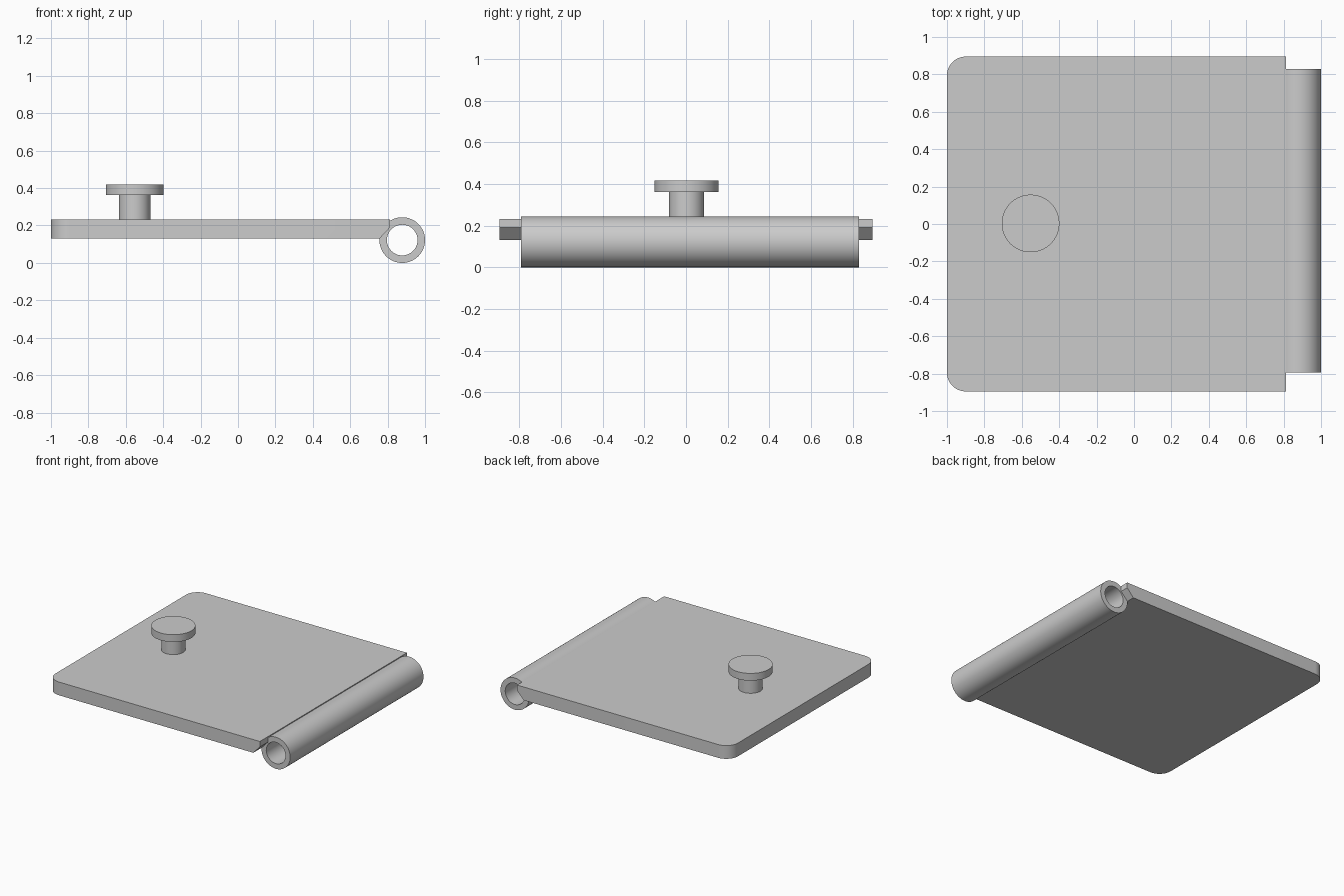
import bpy, bmesh, math

if "Cube" in bpy.data.objects:
    bpy.data.objects.remove(bpy.data.objects["Cube"])

Z0, Z1 = 0.13, 0.232        # plate bottom and top
HALF_Y, CORNER = 0.895, 0.10
BX, BZ, RO, RI = 0.878, 0.122, 0.122, 0.082   # hinge barrel
BY0, BY1 = -0.793, 0.83
KX, KY = -0.553, 0.003      # knob axis


def make(name, bm):
    bmesh.ops.recalc_face_normals(bm, faces=bm.faces)
    me = bpy.data.meshes.new(name)
    bm.to_mesh(me)
    bm.free()
    ob = bpy.data.objects.new(name, me)
    bpy.context.collection.objects.link(ob)
    return ob


def smooth(ob):
    bpy.ops.object.select_all(action='DESELECT')
    ob.select_set(True)
    bpy.context.view_layer.objects.active = ob
    bpy.ops.object.shade_smooth_by_angle(angle=math.radians(30))


def bridge(bm, a, b):
    n = len(a)
    for i in range(n):
        j = (i + 1) % n
        bm.faces.new((a[i], a[j], b[j], b[i]))


# Plate: rounded at the free end, undercut at the hinge end
def outline(x_end):
    pts = [(x_end, -HALF_Y), (x_end, HALF_Y)]
    for sy, start in ((1, 90), (-1, 180)):
        for k in range(13):
            a = math.radians(start + 90 * k / 12)
            pts.append((-1 + CORNER + CORNER * math.cos(a),
                        sy * (HALF_Y - CORNER) + CORNER * math.sin(a)))
    return pts


bm = bmesh.new()
rings = [[bm.verts.new((x, y, z)) for x, y in outline(xe)]
         for z, xe in ((Z0, 0.757), (0.19, 0.813), (Z1, 0.813))]
bridge(bm, rings[0], rings[1])
bridge(bm, rings[1], rings[2])
bm.faces.new(rings[0])
bm.faces.new(rings[2])
plate = make("plate", bm)
smooth(plate)

# Hinge barrel: open tube along y, buried edge of the plate sits in its wall
bm = bmesh.new()
N = 64
tube = []
for r, y in ((RO, BY0), (RO, BY1), (RI, BY1), (RI, BY0)):
    tube.append([bm.verts.new((BX + r * math.cos(2 * math.pi * i / N), y,
                               BZ + r * math.sin(2 * math.pi * i / N))) for i in range(N)])
for i in range(4):
    bridge(bm, tube[i], tube[(i + 1) % 4])
smooth(make("hinge_barrel", bm))

# Knob: stem and flat disc as one turned profile
bm = bmesh.new()
knob = []
for r, z in ((0.084, Z1), (0.084, 0.362), (0.154, 0.362), (0.154, 0.418)):
    knob.append([bm.verts.new((KX + r * math.cos(2 * math.pi * i / N),
                               KY + r * math.sin(2 * math.pi * i / N), z)) for i in range(N)])
for a, b in zip(knob, knob[1:]):
    bridge(bm, a, b)
bm.faces.new(knob[0])
bm.faces.new(knob[-1])
smooth(make("knob", bm))
